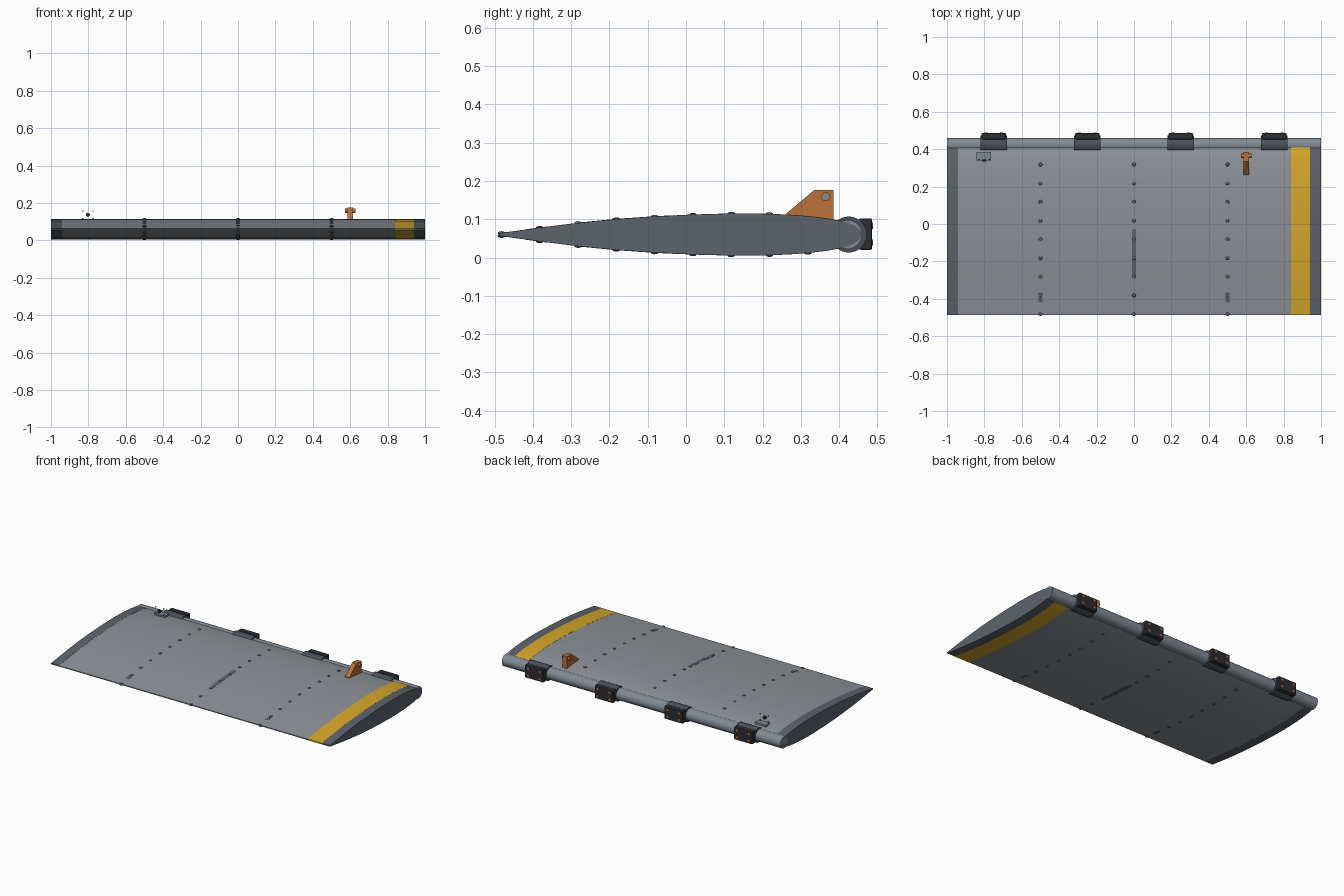
import bpy, bmesh, math
from mathutils import Matrix

if "Cube" in bpy.data.objects:
    bpy.data.objects.remove(bpy.data.objects["Cube"])


def mat(name, r, g, b):
    m = bpy.data.materials.new(name)
    m.diffuse_color = [((c / 255 + 0.055) / 1.055) ** 2.4 for c in (r, g, b)] + [1]
    m.use_nodes = True
    m.node_tree.nodes["Principled BSDF"].inputs["Base Color"].default_value = m.diffuse_color
    return m


SKIN = mat("skin grey", 142, 147, 152)
CAP = mat("dark grey", 93, 100, 108)
ROD = mat("steel grey", 130, 138, 147)
DARK = mat("hinge black", 45, 46, 52)
SLEEVE = mat("sleeve grey", 76, 81, 88)
YELLOW = mat("stripe yellow", 214, 168, 42)
COPPER = mat("copper", 186, 114, 60)
PIN = mat("pin blue grey", 120, 145, 170)

ZC = 0.06  # mid-plane height
# half thickness of the aerofoil along y
FOIL = [(-0.487, 0.003), (-0.385, 0.017), (-0.285, 0.0295), (-0.185, 0.0395),
        (-0.085, 0.0465), (0.015, 0.0515), (0.115, 0.0543), (0.165, 0.0546),
        (0.215, 0.0535), (0.27, 0.0512), (0.32, 0.0475), (0.37, 0.0415),
        (0.415, 0.033), (0.44, 0.023), (0.453, 0.013), (0.458, 0.002)]


def half(y):
    for (y0, h0), (y1, h1) in zip(FOIL, FOIL[1:]):
        if y <= y1:
            return h0 + (h1 - h0) * max(0, y - y0) / (y1 - y0)
    return FOIL[-1][1]


def finish(name, bm, material, smooth=True, angle=30):
    bmesh.ops.recalc_face_normals(bm, faces=bm.faces)
    me = bpy.data.meshes.new(name)
    bm.to_mesh(me)
    bm.free()
    ob = bpy.data.objects.new(name, me)
    bpy.context.collection.objects.link(ob)
    me.materials.append(material)
    if smooth:
        bpy.ops.object.select_all(action='DESELECT')
        ob.select_set(True)
        bpy.context.view_layer.objects.active = ob
        bpy.ops.object.shade_smooth_by_angle(angle=math.radians(angle))
    return ob


def extrude_x(name, pts, x0, x1, material, smooth=True):
    """Solid from a closed (y, z) outline, running from x0 to x1."""
    bm = bmesh.new()
    f = bm.faces.new([bm.verts.new((x0, y, z)) for y, z in pts])
    ext = bmesh.ops.extrude_face_region(bm, geom=[f])["geom"]
    bmesh.ops.translate(bm, vec=(x1 - x0, 0, 0),
                        verts=[v for v in ext if isinstance(v, bmesh.types.BMVert)])
    return finish(name, bm, material, smooth)


def foil(name, x0, x1, material, grow=0.0, y0=-1, y1=1):
    """Slice of the wing section, optionally clipped in y and grown outward."""
    ys = sorted({min(max(y, y0), y1) for y, _ in FOIL})
    up = [(y, ZC + half(y) + grow) for y in ys]
    low = [(y, ZC - half(y) - grow) for y in reversed(ys)]
    return extrude_x(name, up + low, x0, x1, material)


def box(name, c, s, material, bevel=0):
    bm = bmesh.new()
    bmesh.ops.create_cube(bm, size=1, matrix=Matrix.Translation(c) @ Matrix.Diagonal((*s, 1)))
    if bevel:
        bmesh.ops.bevel(bm, geom=bm.edges[:], offset=bevel, segments=2,
                        affect='EDGES', profile=0.5)
    return finish(name, bm, material, False)


def cyl(name, c, r, length, axis, material, n=32):
    rot = Matrix.Rotation(math.pi / 2, 4, 'Y' if axis == 'x' else 'X')
    bm = bmesh.new()
    bmesh.ops.create_cone(bm, cap_ends=True, segments=n, radius1=r, radius2=r,
                          depth=length, matrix=Matrix.Translation(c) @ rot)
    return finish(name, bm, material, True, 40)


# four skin panels, two end caps and the painted stripe
for i, x in enumerate((-0.945, -0.5, 0.0, 0.5)):
    foil(f"skin_panel_{i + 1}", x, (-0.5, 0.0, 0.5, 0.945)[i], SKIN)
for name, x in (("left", -1.0), ("right", 0.942)):
    foil(f"end_cap_{name}", x, x + 0.058, CAP, 0.0005)
foil("warning_stripe", 0.84, 0.942, YELLOW, 0.0008)

# rib strips showing through the skin
foil("centre_rib_strip", -0.012, 0.012, CAP, 0.0012, -0.285, -0.03)
for s in (-0.5, 0.5):
    foil("side_rib_strip", s - 0.011, s + 0.011, CAP, 0.0012, -0.42, -0.365)

# rivet rows on both faces
bm = bmesh.new()
for x in (-0.5, 0, 0.5):
    for k in range(10):
        y = -0.482 + 0.1 * k
        for s in (-1, 1):
            m = Matrix.Translation((x, y, ZC + s * half(y))) @ Matrix.Diagonal((1, 1, 0.5, 1))
            bmesh.ops.create_uvsphere(bm, u_segments=12, v_segments=8, radius=0.01, matrix=m)
finish("rivets", bm, CAP)

# hinge rod along the leading edge
cyl("hinge_rod", (0, 0.422, ZC), 0.038, 2.0, 'x', ROD)

# four hinges: sleeve, back plate, bolts
for x in (-0.75, -0.25, 0.25, 0.75):
    cyl("hinge_sleeve", (x, 0.425, ZC), 0.047, 0.14, 'x', SLEEVE)
    box("hinge_plate", (x, 0.469, 0.061), (0.132, 0.034, 0.083), DARK, 0.005)
    for dx in (-0.042, 0.042):
        for dz in (-0.022, 0.022):
            cyl("hinge_bolt", (x + dx, 0.484, 0.061 + dz), 0.008, 0.008, 'y', COPPER, 12)

# control horn with its cross pin
extrude_x("control_horn", [(0.262, 0.108), (0.262, 0.115), (0.335, 0.176),
                           (0.385, 0.176), (0.385, 0.085)], 0.585, 0.615, COPPER, False)
cyl("horn_bush", (0.6, 0.365, 0.159), 0.012, 0.054, 'x', COPPER, 20)
cyl("horn_pin", (0.6, 0.365, 0.159), 0.008, 0.057, 'x', PIN, 16)

# small data plate with its screws and stud
box("data_plate", (-0.803, 0.362, 0.108), (0.076, 0.044, 0.012), ROD)
cyl("plate_stud", (-0.803, 0.34, 0.137), 0.011, 0.012, 'y', DARK, 16)
for dx in (-0.028, 0.028):
    for z in (0.117, 0.157):
        cyl("plate_screw", (-0.803 + dx, 0.345, z), 0.004, 0.006, 'y', CAP, 10)
